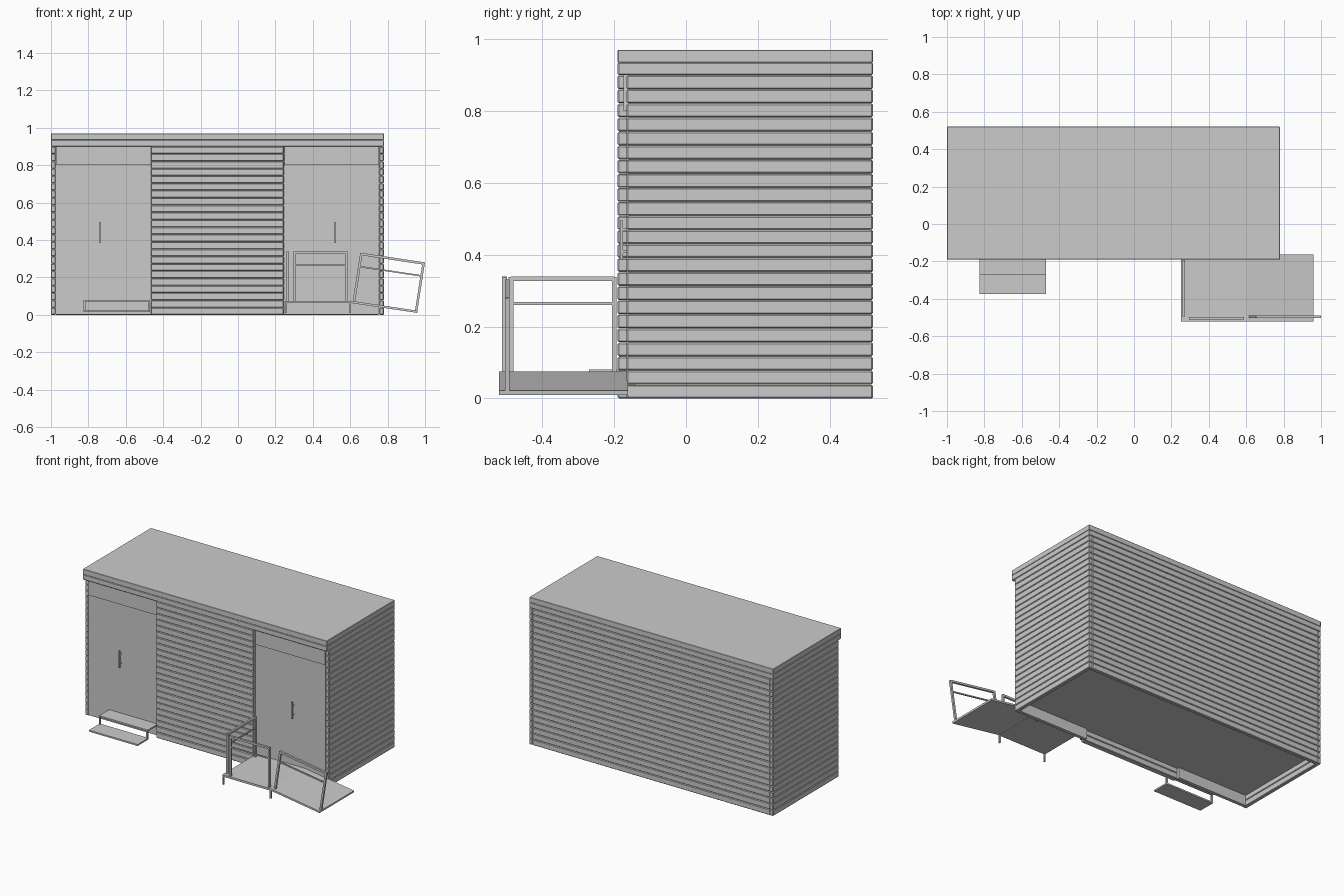
import bpy, bmesh
from math import atan2, hypot
from mathutils import Vector, Matrix

cube = bpy.data.objects.get("Cube")
if cube:
    bpy.data.objects.remove(cube, do_unlink=True)

grey = bpy.data.materials.new("plain grey")
grey.use_nodes = True
GREY = (0.6, 0.6, 0.6, 1)
grey.diffuse_color = GREY
grey.node_tree.nodes["Principled BSDF"].inputs["Base Color"].default_value = GREY


def add_box(bm, x0, x1, y0, y1, z0, z1):
    size = Matrix.Diagonal((x1 - x0, y1 - y0, z1 - z0, 1))
    mid = Matrix.Translation(((x0 + x1) / 2, (y0 + y1) / 2, (z0 + z1) / 2))
    return bmesh.ops.create_cube(bm, size=1, matrix=mid @ size)["verts"]


def add_bar(bm, a, b, t):
    # square bar between two points
    a, b = Vector(a), Vector(b)
    d = b - a
    turn = d.to_track_quat('Z', 'Y').to_matrix().to_4x4()
    m = Matrix.Translation((a + b) / 2) @ turn @ Matrix.Diagonal((t, t, d.length, 1))
    bmesh.ops.create_cube(bm, size=1, matrix=m)


def finish(name, bm, bevel=0):
    me = bpy.data.meshes.new(name)
    bm.to_mesh(me)
    bm.free()
    me.materials.append(grey)
    ob = bpy.data.objects.new(name, me)
    bpy.context.scene.collection.objects.link(ob)
    if bevel:
        mod = ob.modifiers.new("edge bevel", 'BEVEL')
        mod.width = bevel
        mod.segments = 1
    return ob


def boxes(name, *parts, bevel=0):
    bm = bmesh.new()
    for p in parts:
        add_box(bm, *p)
    return finish(name, bm, bevel)


# main dimensions
X0, X1 = -1.0, 0.78
FRONT, WALL, BACK = -0.19, -0.165, 0.52
EAVE, TOP, FLOOR = 0.90, 0.97, 0.07
T = 0.025
BAY0, BAY1 = -0.465, 0.245
COURSES = 23
STEP = EAVE / COURSES

# inner core, its underside is the raised floor
boxes("inner_core", (X0 + 0.007, X1 - 0.007, WALL + 0.007, BACK - 0.007, FLOOR, EAVE))


# horizontal board cladding
def cladding(name, x0, x1, y0, y1):
    rows = [(x0, x1, y0, y1, i * STEP, (i + 1) * STEP - 0.001) for i in range(COURSES)]
    boxes(name, *rows, bevel=0.0035)


cladding("right_cladding", X0, X0 + T, WALL, BACK)
cladding("left_cladding", X1 - T, X1, WALL, BACK)
cladding("back_cladding", X0 + T, X1 - T, BACK - T, BACK)
cladding("front_cladding", BAY0, BAY1, FRONT, WALL + 0.01)

# roof with a two-step fascia
boxes("roof_fascia", (X0, X1, FRONT, BACK, EAVE, 0.935), bevel=0.003)
boxes("roof_slab", (X0, X1, FRONT, BACK, 0.935, TOP), bevel=0.002)

# doors, headers, sills and handles
for side, a, b, hx in (("right", X0 + T, BAY0, -0.74), ("left", BAY1, X1 - T, 0.52)):
    boxes(side + "_door", (a, b, WALL, WALL + T, 0.012, 0.795))
    boxes(side + "_header", (a + 0.004, b, WALL - 0.009, WALL + T, 0.80, EAVE))
    boxes(side + "_sill", (a, b, WALL + 0.003, WALL + T, 0.002, 0.012))
    boxes(side + "_handle",
          (hx - 0.004, hx + 0.004, WALL - 0.018, WALL - 0.010, 0.385, 0.495),
          (hx - 0.004, hx + 0.004, WALL - 0.012, WALL, 0.405, 0.413),
          (hx - 0.004, hx + 0.004, WALL - 0.012, WALL, 0.467, 0.475))

# entrance steps
SX0, SX1 = -0.825, -0.47
boxes("upper_tread", (SX0, SX1, -0.27, WALL, 0.07, 0.08))
boxes("lower_tread", (SX0, SX1, -0.375, -0.262, 0.015, 0.025))
boxes("step_posts", *[(x, x + 0.01, -0.272, -0.262, 0.015, 0.075)
                      for x in (SX0, SX1 - 0.01)])

# landing, legs and sloping ramp
LX0, LX1, LY0 = 0.25, 0.605, -0.52
RAMP_END, DECK, LOW = 0.96, 0.075, 0.022
boxes("landing", (LX0, LX1, LY0, WALL, DECK - 0.013, DECK))
boxes("landing_legs", *[(x, x + 0.01, y, y + 0.01, 0.01, DECK - 0.01)
                        for x in (LX0, LX1 - 0.01) for y in (LY0, WALL - 0.02)])
bm = bmesh.new()
length = hypot(RAMP_END - LX1, DECK - LOW)
verts = add_box(bm, 0, length, LY0, WALL + 0.003, -0.012, 0)
tilt = Matrix.Rotation(atan2(DECK - LOW, RAMP_END - LX1), 4, 'Y')
bmesh.ops.transform(bm, verts=verts, matrix=Matrix.Translation((LX1, 0, DECK)) @ tilt)
finish("ramp", bm)


# railings: two posts joined by a top rail and a middle rail
def railing(name, foot_a, foot_b, up):
    a, b, up = Vector(foot_a), Vector(foot_b), Vector(up)
    bm = bmesh.new()
    for foot in (a, b):
        add_bar(bm, foot, foot + up, 0.013)
    for share, t in ((0.98, 0.013), (0.72, 0.008)):
        add_bar(bm, a + up * share, b + up * share, t)
    finish(name, bm)


RAIL_Y = -0.505
railing("front_railing", (0.30, RAIL_Y, DECK), (0.582, RAIL_Y, DECK), (0, 0, 0.263))
railing("side_railing", (0.266, -0.487, DECK), (0.266, -0.2, DECK), (0, 0, 0.263))
railing("ramp_railing", (0.62, -0.497, 0.073), (0.953, -0.497, 0.023), (0.04, 0, 0.257))
